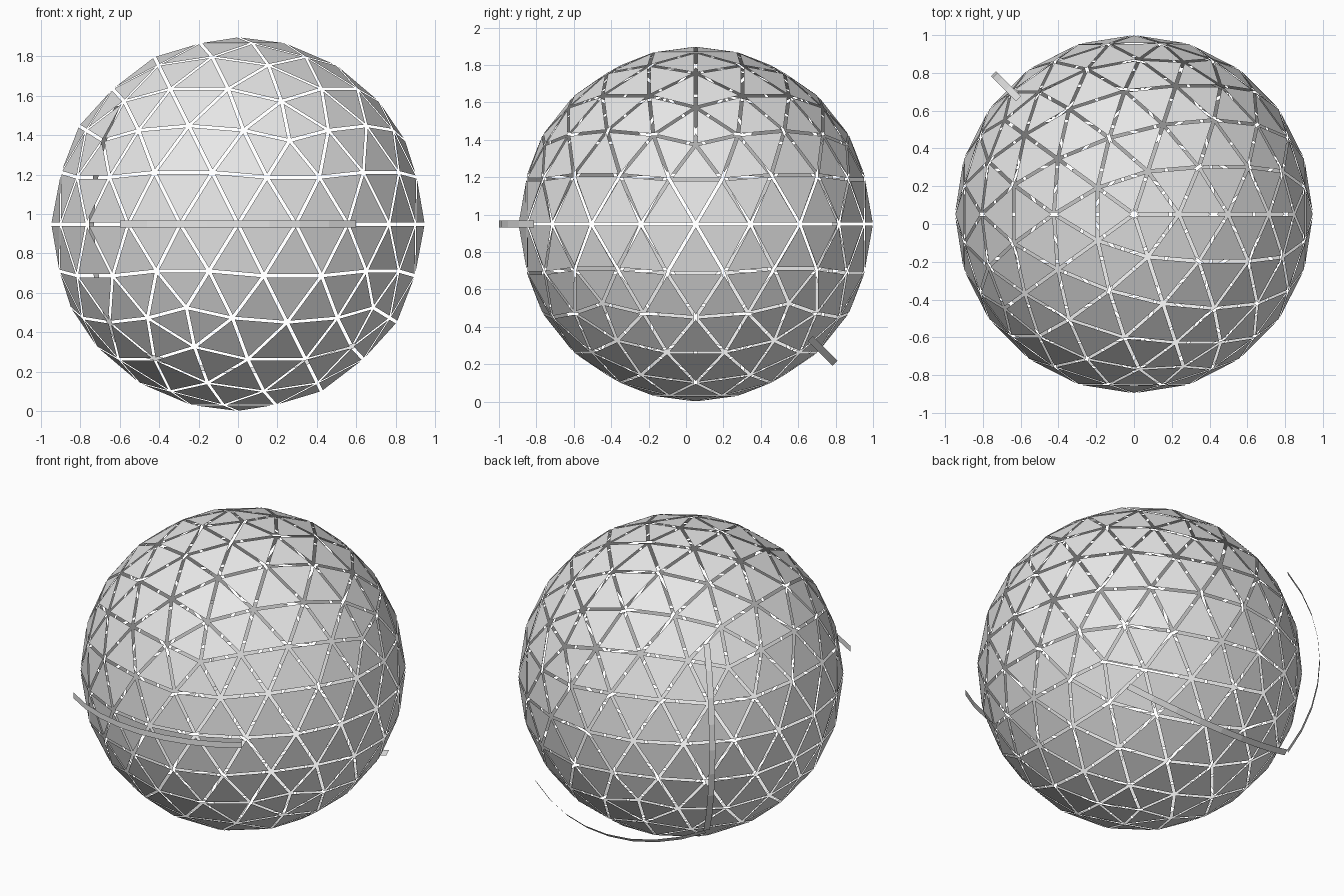
import bpy, bmesh
from math import sin, cos, radians
from mathutils import Vector, Matrix

if "Cube" in bpy.data.objects:
    bpy.data.objects.remove(bpy.data.objects["Cube"], do_unlink=True)

CENTRE = Vector((0, 0.052, 0.949))
RADIUS = 0.949        # panelled globe
BAND_RADIUS = 1.052   # floating bands
BAND_WIDTH = 0.037
HALF_ANGLE = 34.7     # half the sweep of each band, degrees
SEGMENTS = 8
GAP = 0.017           # clear space between neighbouring panels

grey = bpy.data.materials.new("light_grey")
grey.diffuse_color = (0.8, 0.8, 0.8, 1)
grey.use_nodes = True
grey.node_tree.nodes["Principled BSDF"].inputs["Base Color"].default_value = (0.8, 0.8, 0.8, 1)


def add_object(name, bm):
    mesh = bpy.data.meshes.new(name)
    bm.to_mesh(mesh)
    bm.free()
    mesh.materials.append(grey)
    obj = bpy.data.objects.new(name, mesh)
    obj.location = CENTRE
    bpy.context.collection.objects.link(obj)
    return obj


# Hollow globe of separate triangular panels
bm = bmesh.new()
bmesh.ops.create_icosphere(bm, subdivisions=3, radius=RADIUS)
rims = bmesh.ops.inset_individual(bm, faces=bm.faces[:], thickness=GAP / 2,
                                  use_even_offset=True)["faces"]
bmesh.ops.delete(bm, geom=rims, context='FACES')
add_object("globe_panels", bm)


def band(name, middle, along):
    """Thin curved strip centred on direction middle, sweeping towards along."""
    middle, along = Vector(middle).normalized(), Vector(along).normalized()
    side = middle.cross(along) * BAND_WIDTH / 2
    bm = bmesh.new()
    pairs = []
    for i in range(SEGMENTS + 1):
        a = radians(HALF_ANGLE * (2 * i / SEGMENTS - 1))
        p = (middle * cos(a) + along * sin(a)) * BAND_RADIUS
        pairs.append((bm.verts.new(p - side), bm.verts.new(p + side)))
    for (a, b), (c, d) in zip(pairs, pairs[1:]):
        bm.faces.new((a, c, d, b))
    # Face outward
    for f in bm.faces:
        f.normal_update()
        if f.normal.dot(f.calc_center_median()) < 0:
            f.normal_flip()
    add_object(name, bm)


# Three bands: level at the front, upright at the back, tilted below the back
band("front_band", (0, -1, 0), (1, 0, 0))
band("back_upright_band", (-1, 1, 0), (0, 0, 1))
band("back_lower_band", (0, 1, -1), (1, 0, 0))
